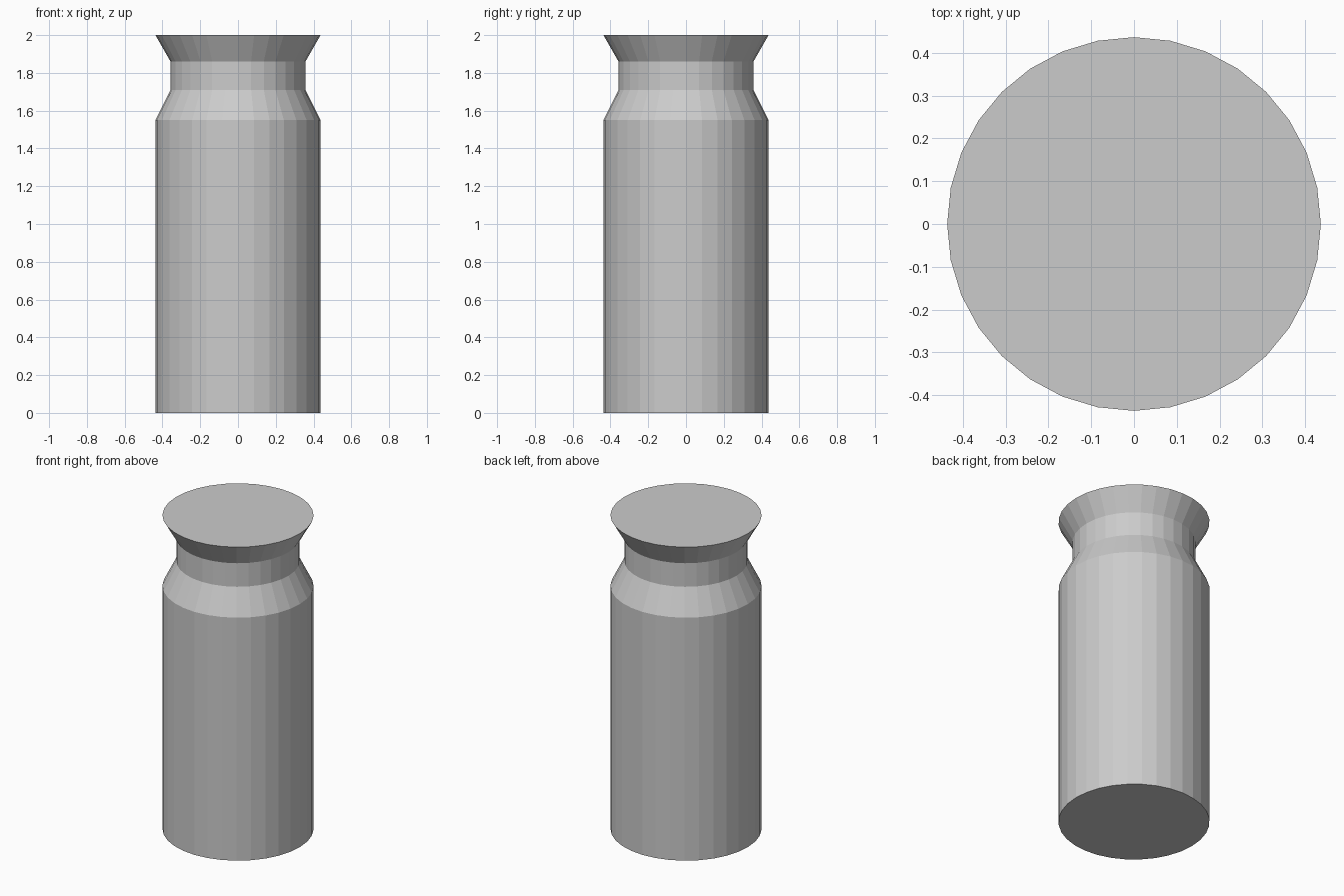
import bpy, bmesh
from math import cos, sin, tau

if "Cube" in bpy.data.objects:
    bpy.data.objects.remove(bpy.data.objects["Cube"])

SIDES = 32
# Profile as (radius, height): body, shoulder, neck, flared rim
PROFILE = [(0.437, 0.0), (0.437, 1.55), (0.357, 1.71), (0.357, 1.86), (0.437, 2.0)]


def lathe(name, profile, sides):
    bm = bmesh.new()
    rings = [[bm.verts.new((r * cos(tau * i / sides), r * sin(tau * i / sides), z))
              for i in range(sides)] for r, z in profile]
    # Side walls
    for low, high in zip(rings, rings[1:]):
        for i in range(sides):
            j = (i + 1) % sides
            bm.faces.new((low[i], low[j], high[j], high[i]))
    # Flat end caps
    bm.faces.new(rings[0][::-1])
    bm.faces.new(rings[-1])
    mesh = bpy.data.meshes.new(name)
    bm.to_mesh(mesh)
    bm.free()
    obj = bpy.data.objects.new(name, mesh)
    bpy.context.collection.objects.link(obj)
    return obj


# Flat-shaded bottle-shaped canister
lathe("canister", PROFILE, SIDES)
